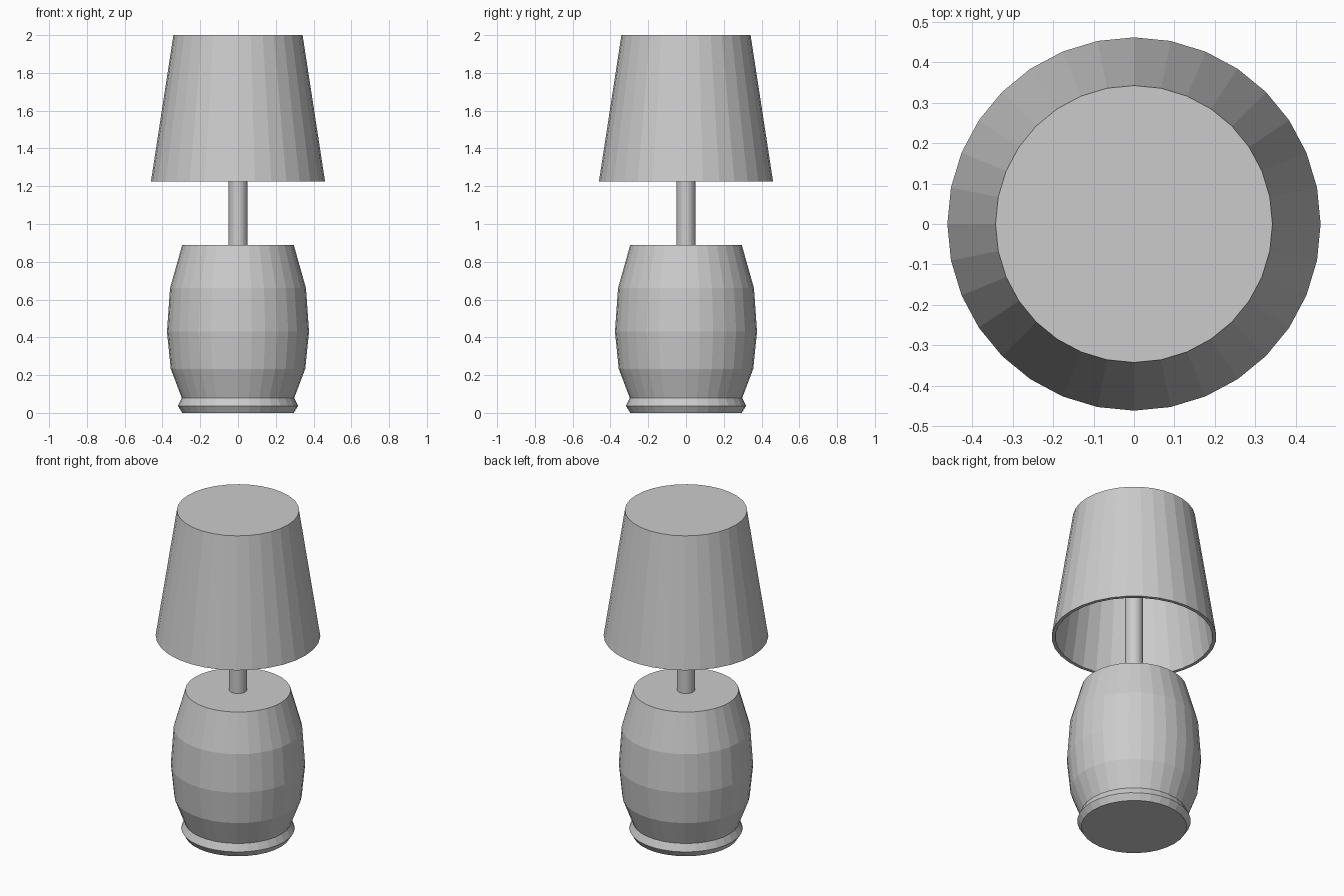
import bpy, bmesh
from math import cos, sin, tau

cube = bpy.data.objects.get("Cube")
if cube:
    bpy.data.objects.remove(cube, do_unlink=True)

SIDES = 32

grey = bpy.data.materials.new("light grey")
grey.use_nodes = True
colour = (0.6, 0.6, 0.6, 1)
grey.diffuse_color = colour
grey.node_tree.nodes["Principled BSDF"].inputs["Base Color"].default_value = colour


def lathe(name, profile):
    """Turn a (radius, height) profile about z and cap both ends."""
    bm = bmesh.new()
    rings = [[bm.verts.new((r * cos(tau * i / SIDES), r * sin(tau * i / SIDES), z))
              for i in range(SIDES)] for r, z in profile]
    for low, high in zip(rings, rings[1:]):
        for i in range(SIDES):
            j = (i + 1) % SIDES
            bm.faces.new((low[i], low[j], high[j], high[i]))
    bm.faces.new(rings[0][::-1])
    bm.faces.new(rings[-1])
    bmesh.ops.recalc_face_normals(bm, faces=bm.faces[:])
    mesh = bpy.data.meshes.new(name)
    bm.to_mesh(mesh)
    bm.free()
    mesh.materials.append(grey)
    obj = bpy.data.objects.new(name, mesh)
    bpy.context.collection.objects.link(obj)
    return obj


# Barrel-shaped body with a flared foot
lathe("lamp_body", [(0.295, 0), (0.318, 0.037), (0.298, 0.08), (0.356, 0.233),
                    (0.376, 0.43), (0.36, 0.66), (0.295, 0.89)])

# Pole from the body to the shade's ceiling
lathe("pole", [(0.05, 0.87), (0.05, 1.985)])

# Hollow shade: outside wall, bottom lip, inside wall and ceiling
lathe("lamp_shade", [(0.342, 2), (0.461, 1.225), (0.441, 1.225), (0.325, 1.98)])
